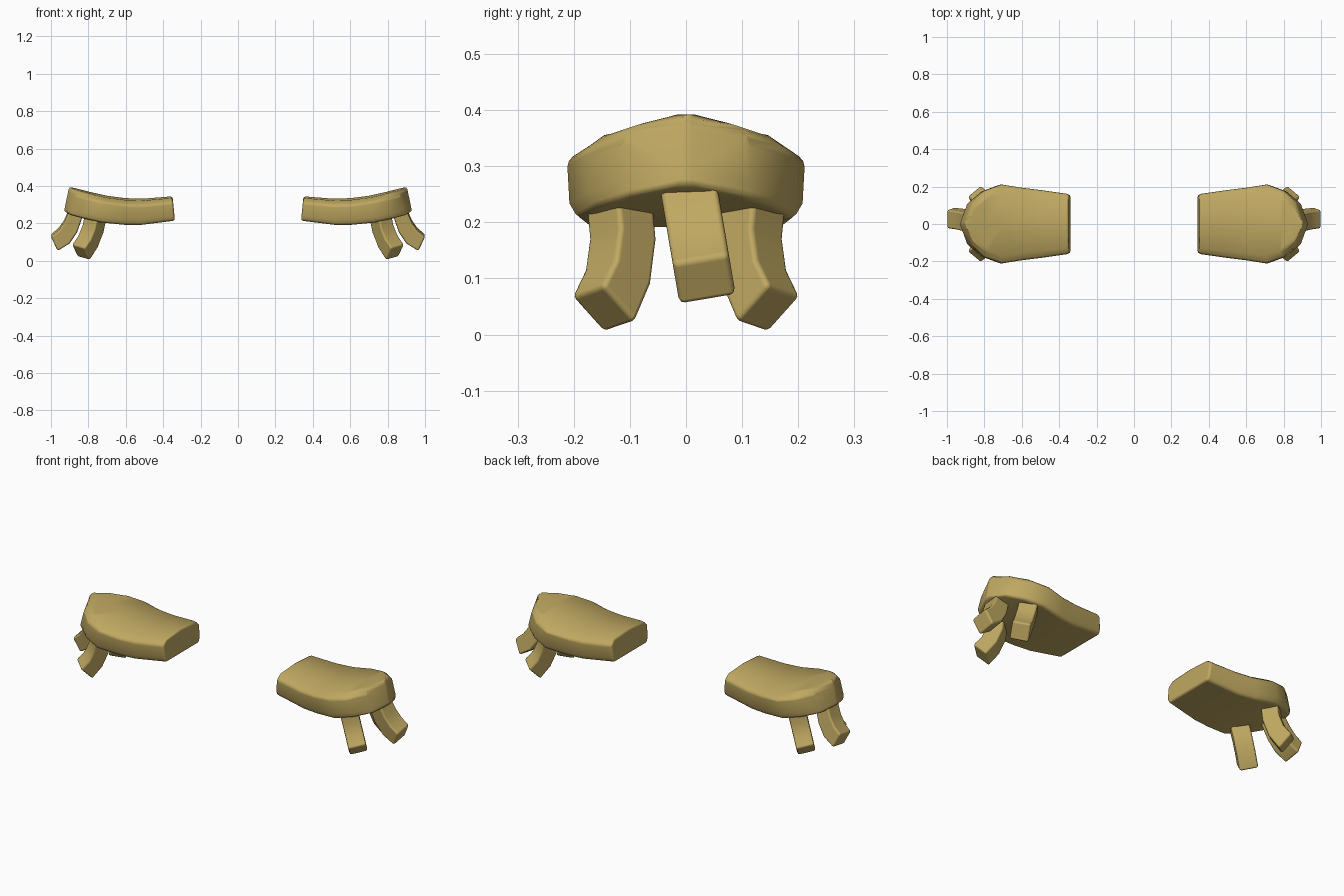
import bpy
import math

if "Cube" in bpy.data.objects:
    bpy.data.objects.remove(bpy.data.objects["Cube"])

ochre = bpy.data.materials.new("ochre")
ochre.diffuse_color = (0.52, 0.39, 0.12, 1)
ochre.use_nodes = True
ochre.node_tree.nodes["Principled BSDF"].inputs["Base Color"].default_value = ochre.diffuse_color


def loft(name, rings, bevel):
    """Skin closed rings, cap both ends, round the edges and mirror to the other side."""
    n = len(rings[0])
    verts = [p for ring in rings for p in ring]
    faces = [tuple(reversed(range(n))), tuple(range(len(verts) - n, len(verts)))]
    for i in range(len(rings) - 1):
        for j in range(n):
            k = (j + 1) % n
            faces.append((i * n + j, i * n + k, (i + 1) * n + k, (i + 1) * n + j))
    mesh = bpy.data.meshes.new(name)
    mesh.from_pydata(verts, [], faces)
    mesh.materials.append(ochre)
    obj = bpy.data.objects.new(name, mesh)
    bpy.context.collection.objects.link(obj)
    bpy.context.view_layer.objects.active = obj
    bpy.ops.object.select_all(action='DESELECT')
    obj.select_set(True)
    bpy.ops.object.mode_set(mode='EDIT')
    bpy.ops.mesh.select_all(action='SELECT')
    bpy.ops.mesh.normals_make_consistent(inside=False)
    bpy.ops.object.mode_set(mode='OBJECT')
    bpy.ops.object.shade_smooth()
    b = obj.modifiers.new("round_edges", 'BEVEL')
    b.width, b.segments = bevel, 2
    b.limit_method, b.angle_limit = 'ANGLE', math.radians(35)
    b.harden_normals = True
    m = obj.modifiers.new("other_side", 'MIRROR')
    m.use_axis = (True, False, False)
    m.use_mirror_merge = False
    return obj


# Curved foot slab: top x, top z, bottom x, bottom z, half width
stations = [
    (0.350, 0.345, 0.337, 0.215, 0.160),
    (0.500, 0.333, 0.520, 0.192, 0.183),
    (0.600, 0.335, 0.610, 0.193, 0.195),
    (0.700, 0.348, 0.730, 0.205, 0.212),
    (0.790, 0.368, 0.820, 0.225, 0.178),
    (0.855, 0.385, 0.895, 0.245, 0.115),
    (0.903, 0.395, 0.930, 0.266, 0.010),
]
rings = []
for xt, zt, xb, zb, w in stations:
    h = zt - zb
    # width factor and height fraction of half the cross-section
    half = [(0.8, 0.93), (1.0, 0.74), (0.98, 0.2), (0.9, 0.0)]
    section = [(0, 1)] + half + [(-a, f) for a, f in reversed(half)]
    rings.append([(xb + (xt - xb) * f, a * w, zb + h * f) for a, f in section])
loft("foot_slab", rings, 0.012)


def claw(name, outer, inner, origin, yaw, tilt, pivot_z, width):
    """Curved square claw from its outer and inner side profiles (radius, z)."""
    c, s = math.cos(yaw), math.sin(yaw)
    rings = []
    for (ro, zo), (ri, zi) in zip(outer, inner):
        ring = []
        for r, z, t in ((ro, zo, -1), (ro, zo, 1), (ri, zi, 1), (ri, zi, -1)):
            t *= width / 2
            tt = t - tilt * (z - pivot_z)
            ring.append((origin[0] + c * r - s * tt, origin[1] + s * r + c * tt, z + tilt * t))
        rings.append(ring)
    loft(name, rings, 0.01)


# Middle claw
claw("middle_claw",
     [(0.895, 0.29), (0.93, 0.21), (0.96, 0.168), (1.0, 0.135)],
     [(0.825, 0.26), (0.86, 0.16), (0.90, 0.10), (0.964, 0.06)],
     (0, 0.005), 0, 0.17, 0.26, 0.10)

# Side claws, splayed to the front and back
side_outer = [(-0.03, 0.26), (-0.025, 0.18), (-0.005, 0.125), (0.034, 0.077)]
side_inner = [(-0.115, 0.26), (-0.108, 0.16), (-0.08, 0.08), (-0.03, 0.012)]
for name, sign in (("front_claw", -1), ("back_claw", 1)):
    claw(name, side_outer, side_inner, (0.84, 0.145 * sign),
         sign * math.radians(50), -0.22 * sign, 0.04, 0.09)
